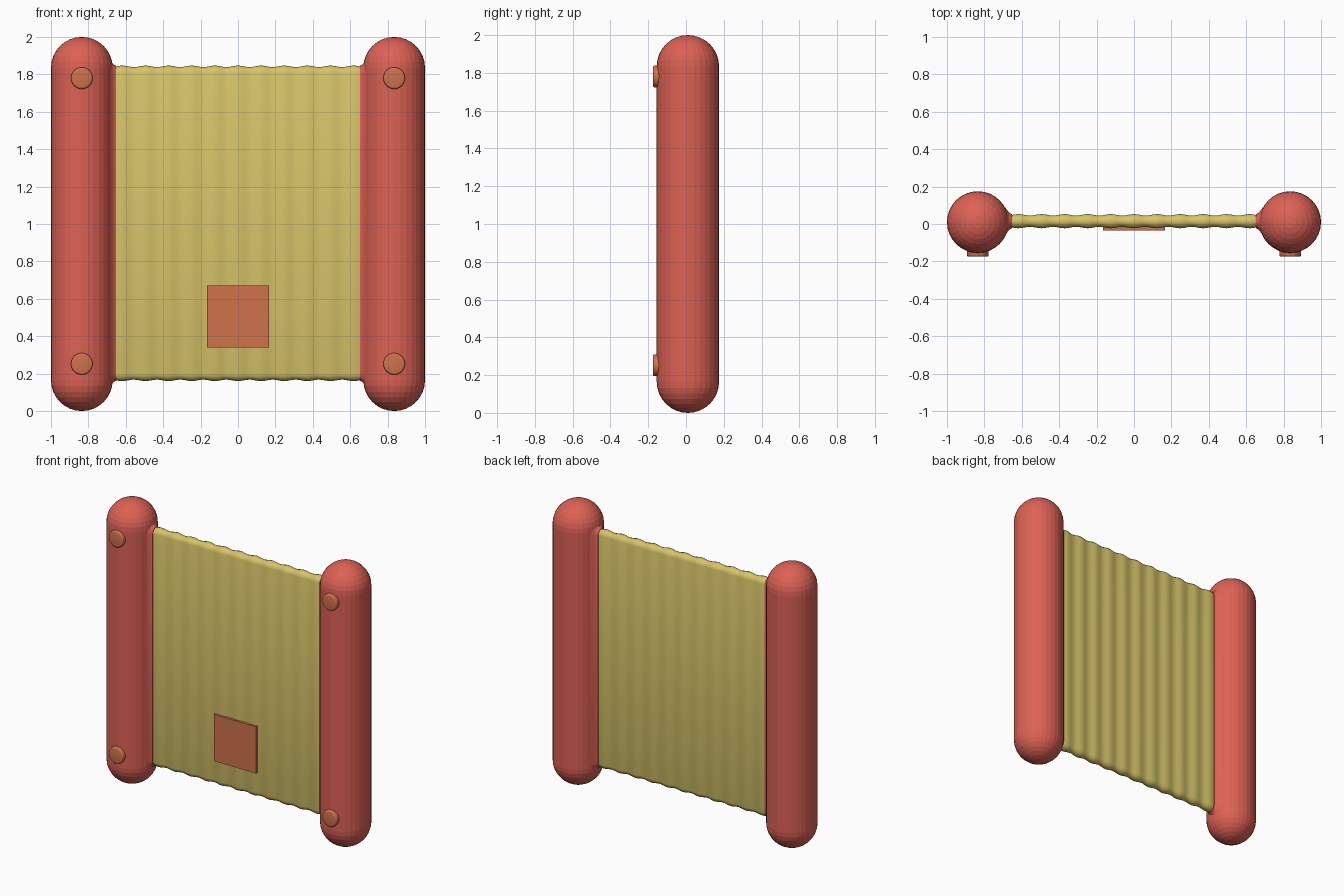
import bpy, bmesh
from math import sin, cos, pi, radians
from mathutils import Matrix

if "Cube" in bpy.data.objects:
    bpy.data.objects.remove(bpy.data.objects["Cube"])

YC = 0.01          # depth of the post axes
POST_X, R = 0.835, 0.165


def material(name, rgb):
    m = bpy.data.materials.new(name)
    m.diffuse_color = (*rgb, 1)
    m.use_nodes = True
    m.node_tree.nodes["Principled BSDF"].inputs["Base Color"].default_value = m.diffuse_color
    return m


RED = material("red_vinyl", (0.72, 0.12, 0.09))
YELLOW = material("yellow_vinyl", (0.67, 0.55, 0.14))
ORANGE = material("orange_patch", (0.62, 0.17, 0.07))


def finish(name, bm, mat, smooth=None):
    bmesh.ops.recalc_face_normals(bm, faces=bm.faces)
    me = bpy.data.meshes.new(name)
    bm.to_mesh(me)
    bm.free()
    me.materials.append(mat)
    ob = bpy.data.objects.new(name, me)
    bpy.context.collection.objects.link(ob)
    if smooth:
        bpy.context.view_layer.objects.active = ob
        ob.select_set(True)
        bpy.ops.object.shade_smooth_by_angle(angle=radians(smooth))
        ob.select_set(False)
    return ob


def loft(rings):
    """Skin a list of closed rings and cap both ends."""
    bm = bmesh.new()
    vs = [[bm.verts.new(p) for p in ring] for ring in rings]
    n = len(rings[0])
    for a, b in zip(vs, vs[1:]):
        for i in range(n):
            j = (i + 1) % n
            bm.faces.new((a[i], a[j], b[j], b[i]))
    bm.faces.new(vs[0])
    bm.faces.new(vs[-1])
    return bm


def slab_ring(x, half_y, top, bottom, yc, steps=6):
    """Stadium outline in the y-z plane at a given x."""
    pts = []
    for zc, sign in ((top - half_y, 1), (bottom + half_y, -1)):
        for k in range(steps + 1):
            a = pi * k / steps
            pts.append((x, yc + sign * half_y * cos(a), zc + sign * half_y * sin(a)))
    return pts


# Wavy inflated wall between the posts
RIBS, SEG, HALF = 11, 8, 0.68
rings = []
for i in range(RIBS * SEG + 1):
    x = -HALF + 2 * HALF * i / (RIBS * SEG)
    swell = 0.004 * (1 - cos(2 * pi * i / SEG))
    rings.append(slab_ring(x, 0.03 + swell, 1.839 + swell, 0.168 - swell, 0.015))
finish("ribbed_wall", loft(rings), YELLOW, 40)

for side, s in (("left", -1), ("right", 1)):
    # Round-ended post
    bm = bmesh.new()
    bmesh.ops.create_uvsphere(bm, u_segments=32, v_segments=16, radius=R)
    top = [v for v in bm.verts if v.co.z > 1e-4]
    equator = [v for v in bm.verts if abs(v.co.z) <= 1e-4]
    upper = [f for f in bm.faces if f.calc_center_median().z > 0]
    # Split at the equator and bridge the halves with a straight tube
    edges = [e for e in bm.edges if all(v in equator for v in e.verts)]
    bmesh.ops.split_edges(bm, edges=edges)
    for v in {v for f in upper for v in f.verts}:
        v.co.z += 2 - 2 * R
    rims = [e for e in bm.edges if e.is_boundary]
    bmesh.ops.bridge_loops(bm, edges=rims)
    bmesh.ops.translate(bm, verts=bm.verts, vec=(s * POST_X, YC, R))
    finish(side + "_post", bm, RED)

    # Flared seam collar joining wall and post
    collar = [slab_ring(s * x, h, 1.808 + h, 0.20 - h, 0.015)
              for x, h in ((0.652, 0.038), (0.662, 0.042), (0.672, 0.052), (0.69, 0.075))]
    finish(side + "_collar", loft(collar), RED, 40)

    # Buttons on the front of each post
    for level, z in (("lower", 0.252), ("upper", 1.78)):
        bm = bmesh.new()
        bmesh.ops.create_cone(bm, cap_ends=True, segments=32, radius1=0.058, radius2=0.058,
                              depth=0.045, matrix=Matrix.Translation((s * POST_X, -0.1525, z))
                              @ Matrix.Rotation(pi / 2, 4, 'X'))
        front = [e for e in bm.edges if all(v.co.y < -0.17 for v in e.verts)]
        bmesh.ops.bevel(bm, geom=front, offset=0.01, segments=3, profile=0.5, affect='EDGES')
        finish(f"{side}_{level}_button", bm, ORANGE, 35)

# Square patch on the front of the wall
bm = bmesh.new()
bmesh.ops.create_cube(bm, size=1, matrix=Matrix.Translation((0, -0.024, 0.505))
                      @ Matrix.Diagonal((0.33, 0.022, 0.33, 1)))
finish("front_patch", bm, ORANGE)
